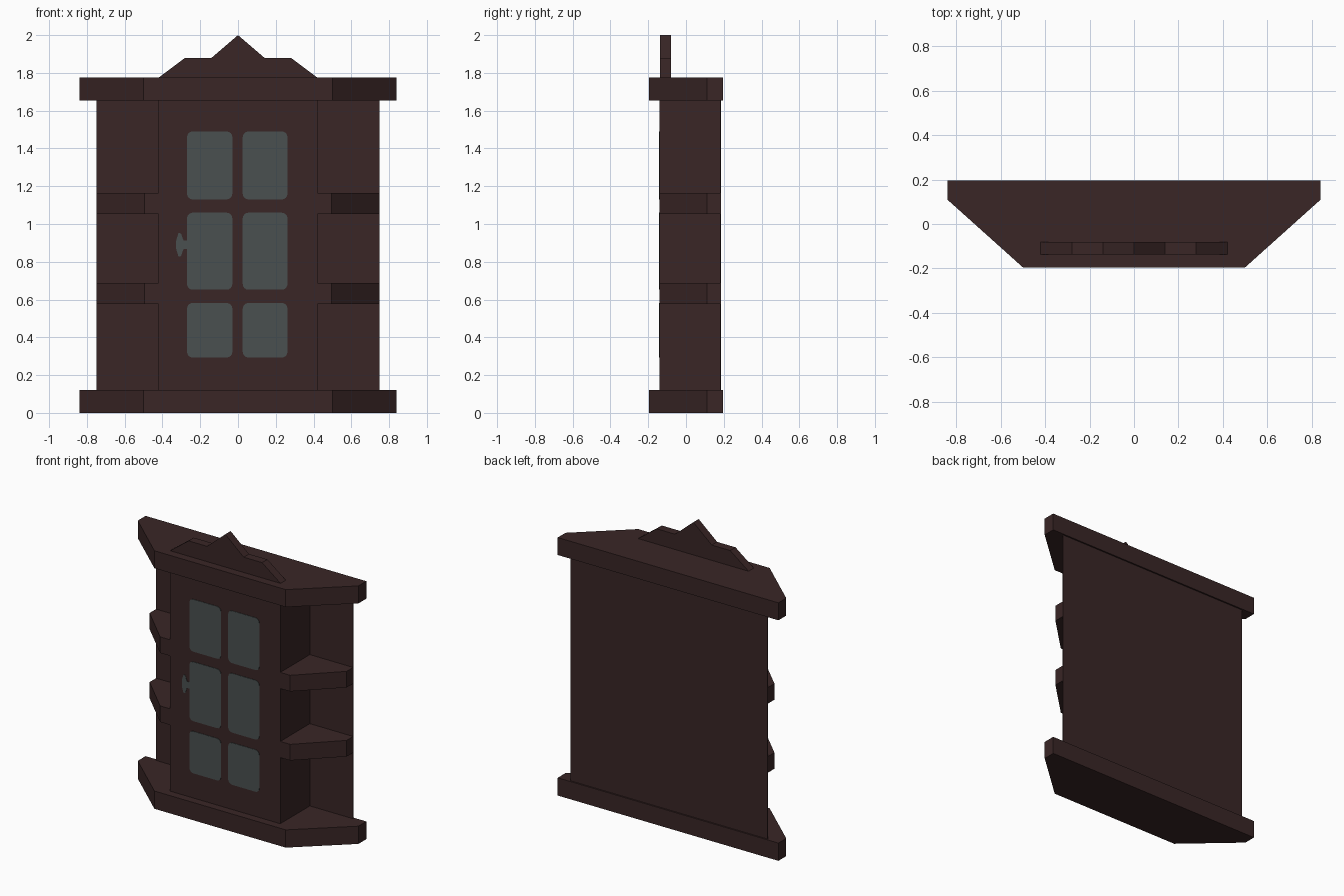
import bpy
import bmesh
import math

if "Cube" in bpy.data.objects:
    bpy.data.objects.remove(bpy.data.objects["Cube"])


def material(name, rgb):
    m = bpy.data.materials.new(name)
    m.diffuse_color = (*rgb, 1.0)
    m.use_nodes = True
    m.node_tree.nodes["Principled BSDF"].inputs["Base Color"].default_value = m.diffuse_color
    return m


WOOD = material("dark brown wood", (0.041, 0.019, 0.019))
GLASS = material("grey glass", (0.067, 0.080, 0.080))


def prism(name, points, start, end, mat, axis="z"):
    """Extrude a 2D outline along z (points are x,y) or along y (points are x,z)."""
    def place(p, d):
        return (p[0], p[1], d) if axis == "z" else (p[0], d, p[1])
    bm = bmesh.new()
    low = [bm.verts.new(place(p, start)) for p in points]
    high = [bm.verts.new(place(p, end)) for p in points]
    bm.faces.new(low)
    bm.faces.new(high)
    n = len(points)
    for i in range(n):
        j = (i + 1) % n
        bm.faces.new((low[i], low[j], high[j], high[i]))
    bmesh.ops.recalc_face_normals(bm, faces=bm.faces)
    mesh = bpy.data.meshes.new(name)
    bm.to_mesh(mesh)
    bm.free()
    mesh.materials.append(mat)
    ob = bpy.data.objects.new(name, mesh)
    bpy.context.collection.objects.link(ob)
    return ob


def rect(x0, x1, y0, y1):
    return [(x0, y0), (x1, y0), (x1, y1), (x0, y1)]


def rounded_rect(x0, x1, z0, z1, r=0.03, steps=4):
    corners = [(x1 - r, z1 - r), (x0 + r, z1 - r), (x0 + r, z0 + r), (x1 - r, z0 + r)]
    pts = []
    for k, (cx, cz) in enumerate(corners):
        for s in range(steps + 1):
            a = math.pi / 2 * (k + s / steps)
            pts.append((cx + r * math.cos(a), cz + r * math.sin(a)))
    return pts


# Base and top slabs with angled front corners
slab = [(-0.84, 0.195), (-0.84, 0.11), (-0.5, -0.195),
        (0.5, -0.195), (0.84, 0.11), (0.84, 0.195)]
prism("base_slab", slab, 0.0, 0.122, WOOD)
prism("top_slab", slab, 1.655, 1.775, WOOD)

# Central cupboard and thin back panel
prism("cupboard_body", rect(-0.42, 0.42, -0.14, 0.183), 0.122, 1.655, WOOD)
prism("back_panel", rect(-0.75, 0.75, 0.181, 0.185), 0.122, 1.655, WOOD)

# Open side shelves
for side, s in (("left", -1), ("right", 1)):
    outline = [(s * x, y) for x, y in
               [(0.42, -0.14), (0.495, -0.14), (0.75, 0.11), (0.75, 0.183), (0.42, 0.183)]]
    for level, z0, z1 in (("lower", 0.577, 0.688), ("upper", 1.052, 1.163)):
        prism(f"{side}_{level}_shelf", outline, z0, z1, WOOD)

# Stepped crest on the top
crest = [(-0.42, 1.775), (0.42, 1.775), (0.28, 1.88), (0.14, 1.88),
         (0, 2.0), (-0.14, 1.88), (-0.28, 1.88)]
prism("crest", crest, -0.138, -0.08, WOOD, "y")

# Window panes: three rows, two columns
for row, (z0, z1) in enumerate([(0.293, 0.582), (0.652, 1.06), (1.13, 1.49)]):
    for col, (x0, x1) in enumerate([(-0.27, -0.03), (0.025, 0.262)]):
        prism(f"window_pane_{row}_{col}", rounded_rect(x0, x1, z0, z1),
              -0.143, -0.139, GLASS, "y")

# Door handle plate
handle = [(-0.315, 0.953), (-0.302, 0.95), (-0.288, 0.912), (-0.268, 0.912), (-0.268, 0.868),
          (-0.288, 0.868), (-0.302, 0.83), (-0.315, 0.827), (-0.328, 0.87), (-0.328, 0.91)]
prism("door_handle", handle, -0.1425, -0.139, GLASS, "y")
